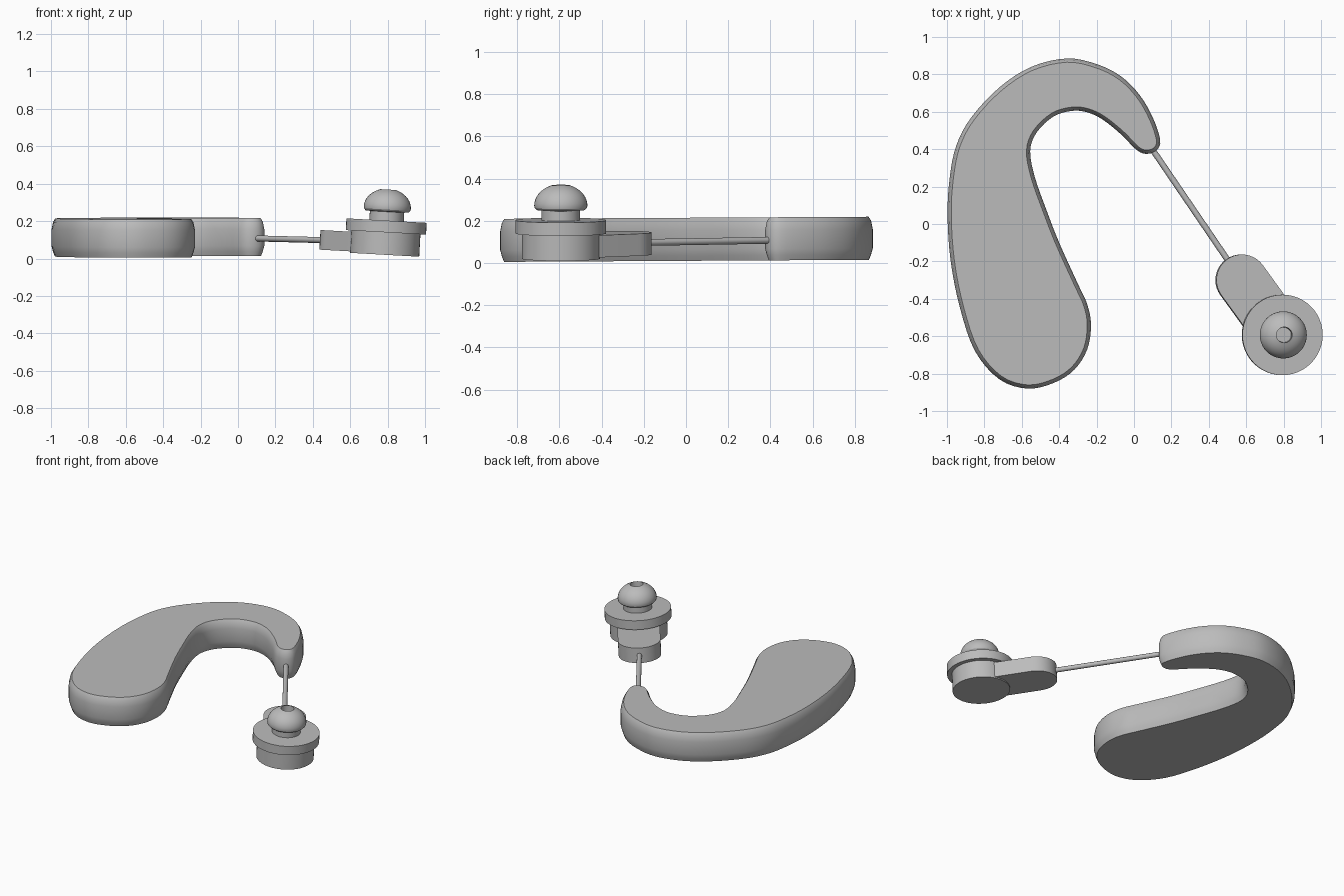
import bpy, bmesh, math
from mathutils import Vector, Matrix

if "Cube" in bpy.data.objects:
    bpy.data.objects.remove(bpy.data.objects["Cube"])

mat = bpy.data.materials.new("plain_grey")
mat.diffuse_color = (0.5, 0.5, 0.5, 1)
mat.use_nodes = True
mat.node_tree.nodes["Principled BSDF"].inputs["Base Color"].default_value = mat.diffuse_color


def finish(name, bm, angle=30):
    bmesh.ops.recalc_face_normals(bm, faces=bm.faces)
    me = bpy.data.meshes.new(name)
    bm.to_mesh(me)
    bm.free()
    ob = bpy.data.objects.new(name, me)
    bpy.context.collection.objects.link(ob)
    me.materials.append(mat)
    bpy.ops.object.select_all(action='DESELECT')
    ob.select_set(True)
    bpy.context.view_layer.objects.active = ob
    bpy.ops.object.shade_smooth_by_angle(angle=math.radians(angle))
    return ob


def loft(name, rings, angle=30):
    """Skin a stack of closed rings and cap both ends."""
    bm = bmesh.new()
    vs = [[bm.verts.new(p) for p in r] for r in rings]
    n = len(vs[0])
    for a, b in zip(vs, vs[1:]):
        for i in range(n):
            j = (i + 1) % n
            bm.faces.new((a[i], a[j], b[j], b[i]))
    bm.faces.new(vs[0])
    bm.faces.new(vs[-1])
    return finish(name, bm, angle)


def smooth_loop(pts, steps):
    """Closed Catmull-Rom curve through the points."""
    out, n = [], len(pts)
    for i in range(n):
        a, b, c, d = (Vector(pts[(i + k) % n]) for k in (-1, 0, 1, 2))
        for s in range(steps):
            t = s / steps
            out.append(0.5 * (2 * b + (c - a) * t + (2 * a - 5 * b + 4 * c - d) * t * t
                              + (3 * b - a - 3 * c + d) * t ** 3))
    return out


def inset(loop, d):
    """Move a clockwise loop inwards."""
    res, n = [], len(loop)
    for i, p in enumerate(loop):
        t = (loop[(i + 1) % n] - loop[i - 1]).normalized()
        res.append(p + Vector((t.y, -t.x)) * d)
    return res


def turned(name, profile, place, seg=40):
    rings = [[place @ Vector((r * math.cos(2 * math.pi * i / seg),
                              r * math.sin(2 * math.pi * i / seg), z))
              for i in range(seg)] for r, z in profile]
    return loft(name, rings)


# hooked body
outline = [(-.57, -.88), (-.72, -.83), (-.85, -.68), (-.93, -.45), (-.98, -.2), (-.997, .05),
           (-.985, .25), (-.95, .42), (-.87, .57), (-.72, .73), (-.55, .84), (-.36, .885),
           (-.2, .855), (-.07, .79), (.03, .69), (.1, .57), (.14, .45), (.122, .395),
           (.07, .375), (.015, .395), (-.07, .48), (-.17, .56), (-.25, .597), (-.33, .605),
           (-.43, .575), (-.52, .49), (-.555, .39), (-.53, .25), (-.47, .08), (-.4, -.1),
           (-.3, -.32), (-.25, -.43), (-.23, -.54), (-.25, -.67), (-.32, -.78), (-.43, -.85)]
loop = smooth_loop(outline, 4)
rings = []
for z, d in ((.005, .018), (.03, .008), (.06, 0), (.15, 0), (.19, .008), (.209, .02)):
    rings.append([(p.x, p.y, z + .005 * (p.y + .88) / .88) for p in inset(loop, d)])
loft("body", rings)

# thin wire between body and receiver
a, b = Vector((.07, .44, .108)), Vector((.54, -.25, .096))
rot = (b - a).to_track_quat('Z', 'Y').to_matrix().to_4x4()
turned("wire", [(.016, 0), (.016, (b - a).length)], Matrix.Translation(a) @ rot, 16)

# receiver, tipped slightly towards +x
tip = Matrix.Translation((.783, -.593, 0)) @ Matrix.Rotation(math.radians(3.2), 4, 'Y')
turned("receiver_base", [(.185, .02), (.185, .145)], tip, 48)
turned("receiver_flange", [(.215, .14), (.215, .203)], tip, 48)

# receiver arm: rounded end, running into the base
end = Vector((-.213, .293))
ang = math.atan2(end.y, end.x)
shape = [end + .137 * Vector((math.cos(ang + t), math.sin(ang + t)))
         for t in (math.pi * (i / 20 - .5) for i in range(21))]
side = .137 * Vector((-math.sin(ang), math.cos(ang)))
shape += [side, -side]
loft("receiver_arm", [[tip @ Vector((p.x, p.y, z)) for p in shape] for z in (.028, .133)])

# ear tip: stem and domed cap with a sound hole
turned("tip_stem", [(.092, .2), (.092, .26)], tip)
dome = [(.09, .25), (.115, .252), (.124, .262)]
dome += [(.126 * math.cos(t), .272 + .102 * math.sin(t))
         for t in (math.radians(8 * i) for i in range(9))]
dome += [(.042, .369), (.04, .32)]
turned("tip_dome", dome, tip)
